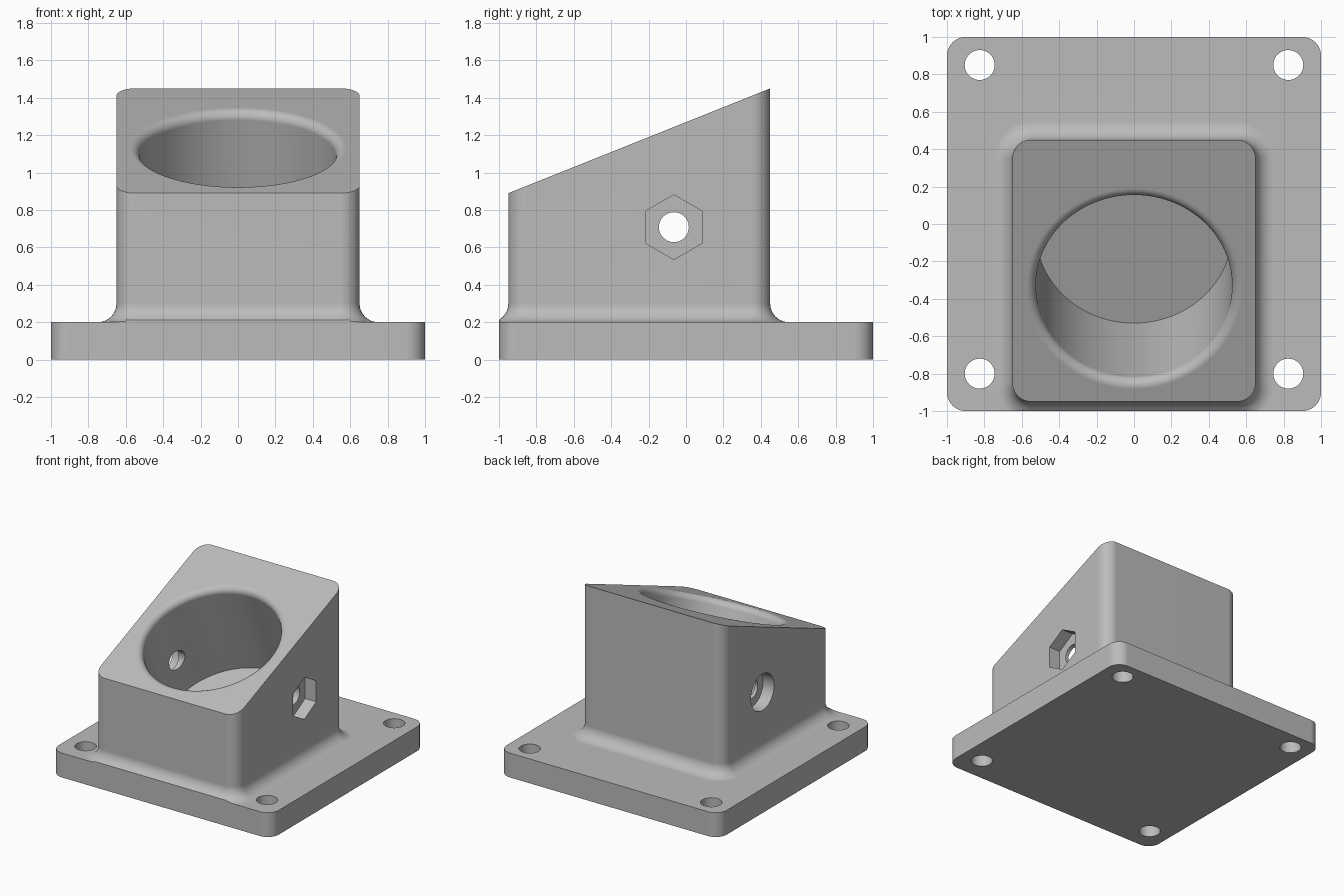
import bpy
import bmesh
from math import sin, cos, pi, atan
from mathutils import Matrix, Vector

if "Cube" in bpy.data.objects:
    bpy.data.objects.remove(bpy.data.objects["Cube"], do_unlink=True)

SLOPE = 0.4
TILT = atan(SLOPE)
TOP_FRONT, FRONT = 0.89, -0.95

grey = bpy.data.materials.new("light grey")
grey.use_nodes = True
colour = (0.5, 0.5, 0.5, 1)
grey.diffuse_color = colour
grey.node_tree.nodes["Principled BSDF"].inputs["Base Color"].default_value = colour


def loft(name, rings, matrix=Matrix()):
    """Closed solid through rings with equal point counts."""
    bm = bmesh.new()
    loops = [[bm.verts.new(matrix @ Vector(p)) for p in ring] for ring in rings]
    count = len(loops[0])
    for low, high in zip(loops, loops[1:]):
        for i in range(count):
            j = (i + 1) % count
            bm.faces.new((low[i], low[j], high[j], high[i]))
    bm.faces.new(loops[0][::-1])
    bm.faces.new(loops[-1])
    bmesh.ops.recalc_face_normals(bm, faces=bm.faces)
    mesh = bpy.data.meshes.new(name)
    bm.to_mesh(mesh)
    bm.free()
    mesh.materials.append(grey)
    obj = bpy.data.objects.new(name, mesh)
    bpy.context.collection.objects.link(obj)
    return obj


def rounded_rect(half_x, y0, y1, radius, z, steps=10):
    """Outline with round corners; z is a function of y."""
    points = []
    corners = ((1, y1), (-1, y1), (-1, y0), (1, y0))
    for k, (side, y) in enumerate(corners):
        cx = side * (half_x - radius)
        cy = y - radius if y == y1 else y + radius
        for s in range(steps + 1):
            a = (k + s / steps) * pi / 2
            py = max(cy + radius * sin(a), -1)
            points.append((cx + radius * cos(a), py, z(py)))
    return points


def lathe(name, profile, matrix, sides=48):
    rings = [[(r * cos(2 * pi * i / sides), r * sin(2 * pi * i / sides), h)
              for i in range(sides)] for r, h in profile]
    return loft(name, rings, matrix)


def combine(target, other, operation):
    mod = target.modifiers.new(operation.lower(), "BOOLEAN")
    mod.operation, mod.solver, mod.object = operation, "EXACT", other
    bpy.context.view_layer.objects.active = target
    bpy.ops.object.modifier_apply(modifier=mod.name)
    bpy.data.objects.remove(other, do_unlink=True)


# Square base plate
plate = loft("base_plate", [rounded_rect(1, -1, 1, 0.1, lambda y, h=h: h) for h in (0, 0.2)])

# Sloped housing with a flared foot
rings = [rounded_rect(0.65, FRONT, 0.45, 0.1, lambda y: 0.1)]
for i in range(11):
    a = i / 10 * pi / 2
    out, h = 0.1 * (1 - sin(a)), 0.3 - 0.1 * cos(a)
    rings.append(rounded_rect(0.65 + out, FRONT - out, 0.45 + out, 0.1 + out, lambda y, h=h: h))
rings.append(rounded_rect(0.65, FRONT, 0.45, 0.1, lambda y: TOP_FRONT + SLOPE * (y - FRONT)))
body = loft("angled_socket_mount", rings)
combine(body, plate, "UNION")

# Blind socket square to the slope, with a rounded rim
R, RIM, DEPTH, CY = 0.525, 0.05, 0.82, -0.347
profile = [(R, -DEPTH)]
for i in range(9):
    a = i / 8 * pi / 2
    profile.append((R + RIM * (1 - cos(a)), RIM * (sin(a) - 1)))
profile.append((R + RIM, 0.5))
axis = Matrix.Translation((0, CY, TOP_FRONT + SLOPE * (CY - FRONT))) @ Matrix.Rotation(TILT, 4, "X")
combine(body, lathe("socket_cutter", profile, axis, 96), "DIFFERENCE")

# Corner screw holes
for x in (-0.825, 0.825):
    for y in (-0.8, 0.85):
        hole = lathe("screw_cutter", [(0.08, -0.1), (0.08, 0.4)], Matrix.Translation((x, y, 0)))
        combine(body, hole, "DIFFERENCE")

# Cross bolt hole, hexagonal nut pocket and round head recess
cross = Matrix.Translation((0, -0.065, 0.708)) @ Matrix.Rotation(pi / 2, 4, "Y")
for name, radius, start, end, sides in (
        ("bolt_cutter", 0.08, -0.8, 0.8, 48),
        ("nut_cutter", 0.173, 0.55, 0.8, 6),
        ("head_cutter", 0.15, -0.8, -0.55, 48)):
    combine(body, lathe(name, [(radius, start), (radius, end)], cross, sides), "DIFFERENCE")

# Smooth curves, crisp edges
bpy.ops.object.select_all(action="DESELECT")
body.select_set(True)
bpy.context.view_layer.objects.active = body
bpy.ops.object.shade_smooth_by_angle(angle=pi / 6)
weighted = body.modifiers.new("even_shading", "WEIGHTED_NORMAL")
weighted.keep_sharp = True
